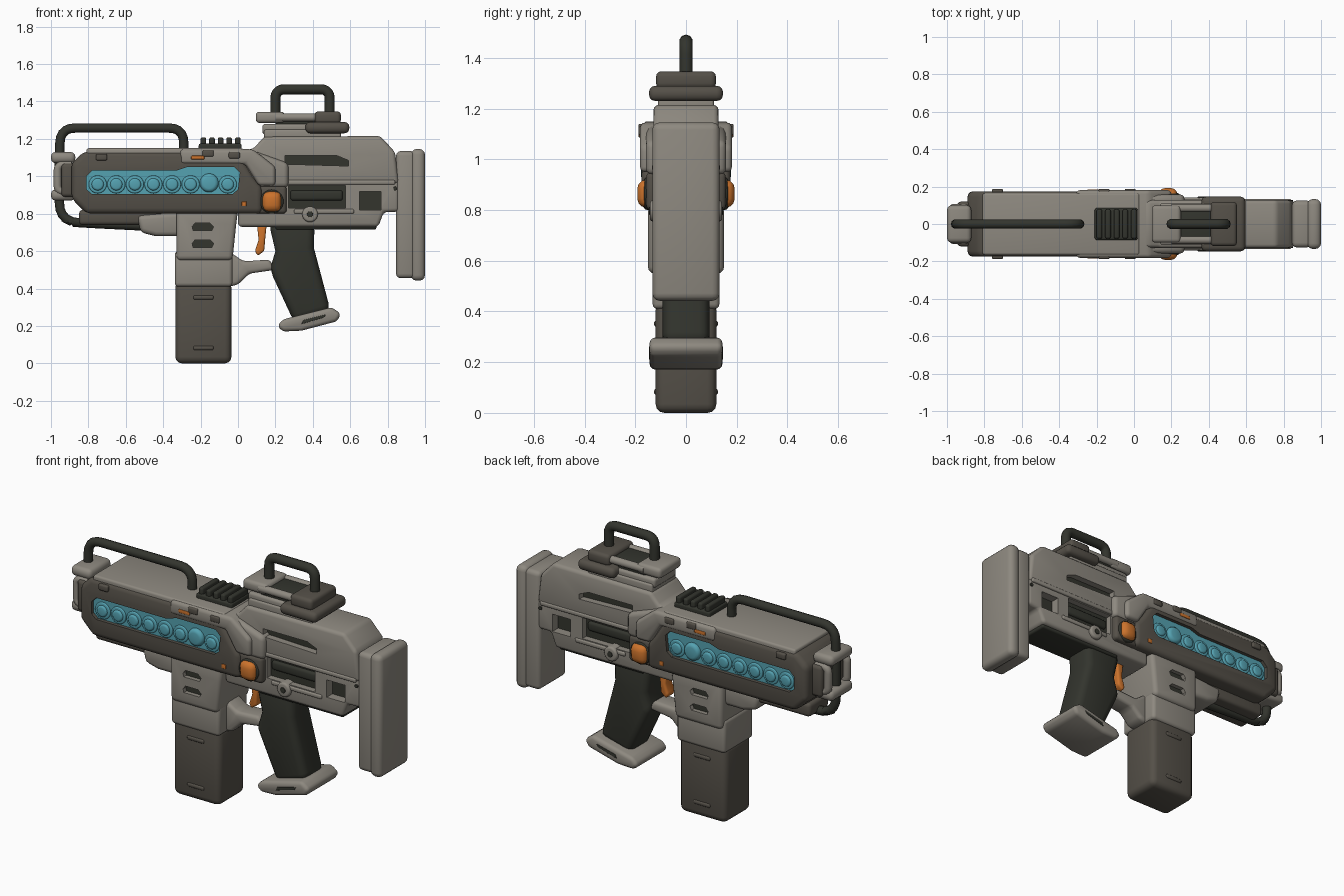
import bpy
import bmesh
from math import pi
from mathutils import Matrix, Vector

default = bpy.data.objects.get("Cube")
if default:
    bpy.data.objects.remove(default, do_unlink=True)


def material(name, rgb):
    mat = bpy.data.materials.new(name)
    mat.use_nodes = True
    mat.diffuse_color = (*rgb, 1)
    bsdf = next(n for n in mat.node_tree.nodes if n.type == "BSDF_PRINCIPLED")
    bsdf.inputs["Base Color"].default_value = (*rgb, 1)
    bsdf.inputs["Roughness"].default_value = .6
    return mat


LIGHT = material("warm grey", (.27, .25, .215))
TAUPE = material("dark taupe", (.09, .08, .065))
DARK = material("rubber black", (.033, .035, .027))
CYAN = material("cell cyan", (.09, .36, .44))
ORANGE = material("signal orange", (.6, .17, .025))


def select(obj):
    bpy.ops.object.select_all(action="DESELECT")
    obj.select_set(True)
    bpy.context.view_layer.objects.active = obj


def finish(name, bm, mat, bevel=0, segments=3):
    """Turn a bmesh into a bevelled, smooth shaded object."""
    bmesh.ops.recalc_face_normals(bm, faces=bm.faces)
    mesh = bpy.data.meshes.new(name)
    bm.to_mesh(mesh)
    bm.free()
    obj = bpy.data.objects.new(name, mesh)
    bpy.context.collection.objects.link(obj)
    mesh.materials.append(mat)
    select(obj)
    if bevel:
        mod = obj.modifiers.new("bevel", "BEVEL")
        mod.width, mod.segments = bevel, segments
        bpy.ops.object.modifier_apply(modifier=mod.name)
    bpy.ops.object.shade_smooth_by_angle(angle=pi / 5)
    return obj


def prism(name, outline, half, mat, bevel=.015):
    """Side outline (x, z) extruded evenly to both sides."""
    bm = bmesh.new()
    face = bm.faces.new([bm.verts.new((x, -half, z)) for x, z in outline])
    side = bmesh.ops.extrude_face_region(bm, geom=[face])["geom"]
    verts = [v for v in side if isinstance(v, bmesh.types.BMVert)]
    bmesh.ops.translate(bm, verts=verts, vec=(0, 2 * half, 0))
    return finish(name, bm, mat, bevel)


def box(name, x, z, half, mat, bevel=.015):
    (a, b), (c, d) = x, z
    return prism(name, [(a, c), (b, c), (b, d), (a, d)], half, mat, bevel)


def pin(name, x, z, radius, half, mat, bevel=.01, sides=24):
    """Round pin running across the body."""
    bm = bmesh.new()
    bmesh.ops.create_cone(bm, cap_ends=True, segments=sides, radius1=radius, radius2=radius,
                          depth=2 * half, matrix=Matrix.Translation((x, 0, z)) @ Matrix.Rotation(pi / 2, 4, "X"))
    return finish(name, bm, mat, bevel)


def pipe(name, points, radius, mat, round_off=.06, y=0):
    """Tube through (x, z) points with rounded corners."""
    pts = [Vector((x, y, z)) for x, z in points]
    path = [pts[0]]
    for a, b, c in zip(pts, pts[1:], pts[2:]):
        p = b + (a - b).normalized() * round_off
        q = b + (c - b).normalized() * round_off
        for i in range(6):
            t = i / 5
            path.append(p.lerp(b, t).lerp(b.lerp(q, t), t))
    path.append(pts[-1])
    curve = bpy.data.curves.new(name, "CURVE")
    curve.dimensions = "3D"
    curve.bevel_depth, curve.bevel_resolution, curve.use_fill_caps = radius, 3, True
    spline = curve.splines.new("POLY")
    spline.points.add(len(path) - 1)
    for point, co in zip(spline.points, path):
        point.co = (*co, 1)
    obj = bpy.data.objects.new(name, curve)
    bpy.context.collection.objects.link(obj)
    curve.materials.append(mat)
    select(obj)
    bpy.ops.object.convert(target="MESH")
    return obj


def recess(obj, name, outline, half, mat):
    """Cut an opening through a part and fill it with a sunken core."""
    cutter = prism("cutter", outline, 1, obj.data.materials[0], 0)
    select(obj)
    mod = obj.modifiers.new("cut", "BOOLEAN")
    mod.operation, mod.solver, mod.object = "DIFFERENCE", "EXACT", cutter
    bpy.ops.object.modifier_apply(modifier=mod.name)
    bpy.data.objects.remove(cutter, do_unlink=True)
    bpy.ops.object.shade_smooth_by_angle(angle=pi / 5)
    prism(name, outline, half, mat, 0)


def rect(a, b, c, d):
    return [(a, c), (b, c), (b, d), (a, d)]


# Forward housing with the glowing cell window
housing = prism("forward_housing", [(-.82, 1.135), (.0, 1.135), (.08, 1.0), (.13, .94), (.13, .8),
                (-.81, .8), (-.89, .88), (-.89, 1.07)], .175, TAUPE, .03)
window = [(-.81, .93), (-.78, .905), (-.03, .905), (.0, .93), (.01, 1.02), (-.02, 1.05),
          (-.27, 1.05), (-.33, 1.03), (-.78, 1.03), (-.81, 1.0)]
recess(housing, "cell_window", window, .155, CYAN)
for i in range(8):
    x = -.75 + i * .0993
    if i == 6:
        pin("cell_bulb", x, .965, .05, .178, CYAN, .02)
        continue
    pin("cell_rim", x, .957, .048, .163, CYAN, .006)
    pin("cell_lens", x, .957, .033, .173, CYAN, .012)
box("top_cover", (-.81, .03), (1.08, 1.15), .165, LIGHT, .012)
prism("side_shroud", [(-.31, 1.145), (.08, 1.145), (.2, 1.05), (.2, .95), (.11, .95), (.04, 1.065),
      (-.31, 1.065)], .181, LIGHT, .02)
for x, z in [(-.73, 1.1), (-.16, 1.12), (-.02, 1.11)]:
    box("housing_clip", (x - .03, x + .03), (z - .015, z + .02), .188, TAUPE, .008)

# Orange markers
pin("front_marker", -.855, .975, .018, .172, ORANGE, .003)
box("lower_marker", (.02, .045), (.84, .865), .179, ORANGE, .003)
box("upper_marker", (-.25, -.18), (1.09, 1.11), .185, ORANGE, .004)

# Nose block, lugs and guard loops
box("nose_block", (-.945, -.86), (.89, 1.07), .12, TAUPE, .02)
for z in (.9, 1.1):
    box("nose_lug", (-1.0, -.87), (z - .03, z + .03), .1, LIGHT, .025)
for y in (-.085, .085):
    pipe("nose_rod", [(-.89, 1.06), (-.965, 1.06), (-.965, .92), (-.89, .92)], .022, LIGHT, .03, y)
pipe("carry_loop", [(-.29, 1.12), (-.29, 1.258), (-.95, 1.258), (-.955, 1.08)], .025, DARK, .08)
pipe("lower_loop", [(-.955, 1.1), (-.955, .76), (-.82, .75), (-.52, .735)], .025, DARK, .1)
box("under_rail", (-.85, -.4), (.74, .82), .09, TAUPE, .02)
prism("under_lug", [(-.54, .79), (-.52, .7), (-.44, .68), (-.3, .68), (-.3, .81)], .11, LIGHT, .025)

# Ridged top rail
box("rail_base", (-.21, .02), (1.13, 1.175), .085, DARK, .01)
for i in range(5):
    x = -.2 + i * .046
    box("rail_ridge", (x, x + .03), (1.15, 1.208), .078, DARK, .01)

# Receiver, upper and lower
upper = prism("upper_receiver", [(.0, 1.14), (.08, 1.145), (.14, 1.212), (.76, 1.215), (.84, 1.13),
              (.86, .96), (.0, .96)], .128, LIGHT, .02)
recess(upper, "vent_slot", [(.25, 1.065), (.59, 1.055), (.59, 1.085), (.53, 1.11), (.25, 1.11)], .09, DARK)
lower = prism("lower_receiver", [(.0, .98), (.86, .98), (.86, .81), (.78, .81), (.75, .73), (.0, .73)],
              .122, LIGHT, .02)
recess(lower, "ejection_port", rect(.27, .575, .83, .95), .085, DARK)
recess(lower, "rear_pocket", rect(.65, .765, .82, .92), .07, DARK)
box("port_bolt", (.28, .56), (.87, .925), .1, DARK, .015)
box("receiver_rib", (.2, .84), (.955, .98), .134, LIGHT, .008)
box("receiver_lower_rib", (.3, .62), (.8, .825), .13, LIGHT, .008)
prism("receiver_shoulder", [(.02, 1.12), (.1, 1.13), (.27, 1.07), (.27, .94), (.04, .94)], .158, LIGHT, .025)
box("knob_recess", (.09, .26), (.8, .95), .157, TAUPE, .02)
pin("knob_collar", .18, .865, .064, .165, DARK, .01)
box("knob", (.13, .232), (.81, .92), .192, ORANGE, .035)
pin("pivot_boss", .385, .797, .042, .142, LIGHT, .012)
pin("pivot_pin", .385, .797, .016, .146, DARK, .003)
pin("receiver_pin", .84, .935, .01, .128, DARK, .002)

# Shoulder stock
box("stock_body", (.845, .95), (.455, 1.135), .125, LIGHT, .025)
box("stock_pad", (.925, 1.0), (.442, 1.146), .133, LIGHT, .03)

# Magazine well and magazine
well = prism("magazine_well", [(-.33, .82), (.0, .82), (-.01, .74), (-.03, .55), (-.33, .55)], .15, LIGHT, .025)
for z in (.64, .73):
    recess(well, "well_slot", [(-.24, z - .02), (-.14, z - .02), (-.13, z), (-.15, z + .02),
           (-.23, z + .02), (-.245, z)], .125, DARK)
box("well_collar", (-.338, -.03), (.41, .6), .132, LIGHT, .02)
box("magazine", (-.335, -.035), (.0, .44), .12, TAUPE, .035)
for z in (.07, .34):
    box("magazine_ridge", (-.24, -.13), (z, z + .025), .126, TAUPE, .01)

# Trigger and guard
prism("trigger_guard", [(-.05, .6), (.03, .545), (.17, .555), (.2, .5), (.06, .48), (.0, .42), (-.05, .41)],
      .06, LIGHT, .02)
prism("trigger", [(.1, .76), (.155, .76), (.145, .66), (.14, .6), (.105, .575), (.09, .6), (.11, .66)],
      .035, ORANGE, .012)

# Pistol grip with its base plate
prism("grip", [(.165, .75), (.41, .75), (.405, .62), (.495, .28), (.3, .22), (.17, .5), (.2, .6)],
      .092, DARK, .04)
box("grip_mount", (.2, .74), (.715, .77), .1, DARK, .012)
prism("grip_foot", [(.21, .2), (.24, .235), (.5, .3), (.55, .265), (.53, .225), (.34, .175), (.24, .17)],
      .143, LIGHT, .02)
prism("grip_foot_inlay", [(.34, .21), (.46, .245), (.47, .262), (.35, .232)], .146, DARK, .002)

# Sight block and its top handle
box("sight_foot", (.14, .55), (1.19, 1.25), .11, LIGHT, .01)
box("sight_deck", (.13, .42), (1.225, 1.28), .1, LIGHT, .015)
box("sight_rear_plate", (.36, .595), (1.23, 1.29), .146, TAUPE, .025)
box("sight_front_block", (.095, .25), (1.285, 1.345), .1, LIGHT, .02)
box("sight_core", (.2, .45), (1.25, 1.325), .085, DARK, .01)
box("sight_rear_block", (.41, .55), (1.28, 1.347), .118, TAUPE, .02)
for y in (-.085, .085):
    pipe("sight_rail", [(.2, 1.315), (.46, 1.315)], .022, LIGHT, y=y)
pipe("sight_handle", [(.2, 1.32), (.2, 1.465), (.49, 1.465), (.49, 1.32)], .027, DARK, .05)
